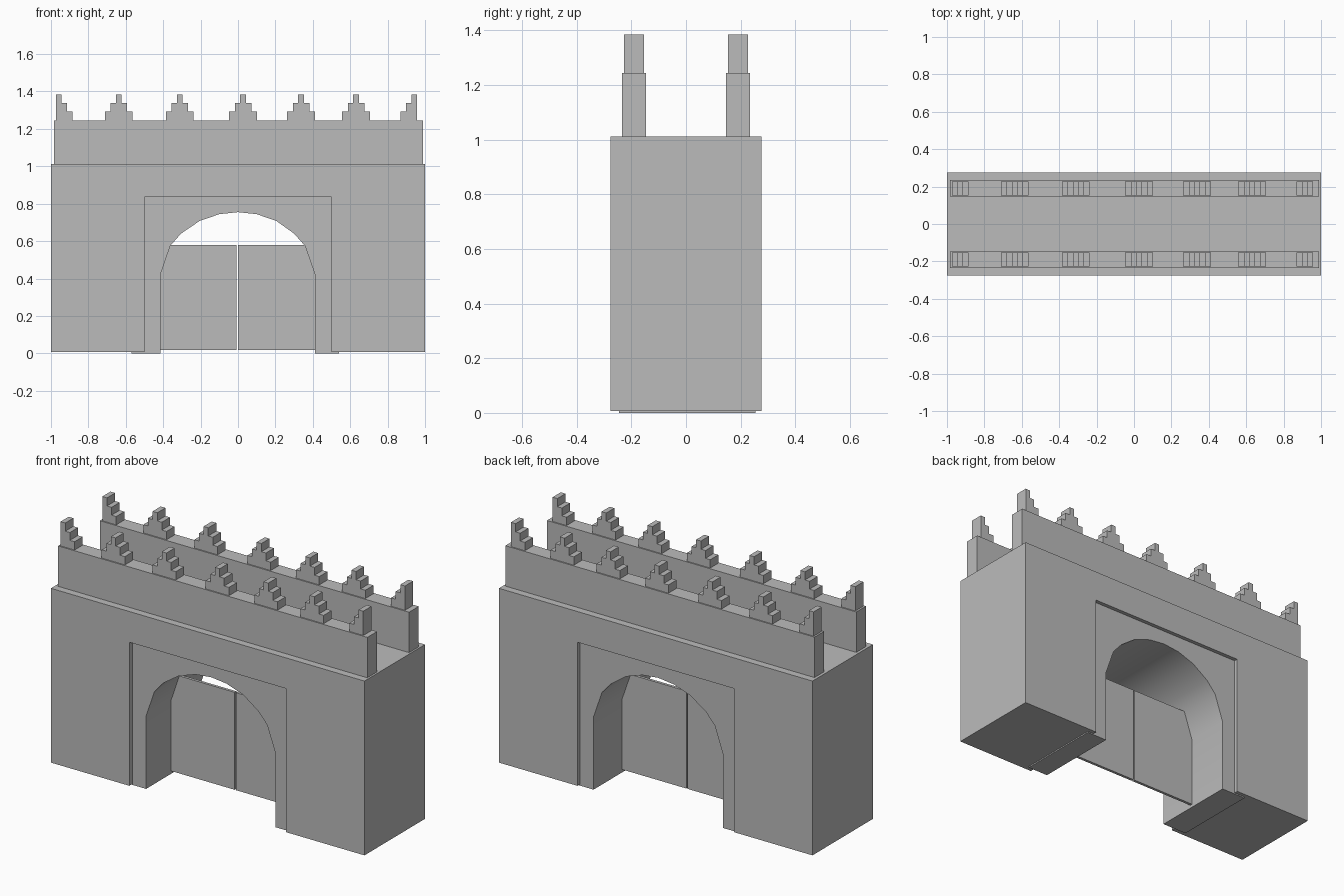
import bpy
import bmesh
from math import radians

cube = bpy.data.objects.get("Cube")
if cube:
    bpy.data.objects.remove(cube, do_unlink=True)

stone = bpy.data.materials.new("grey stone")
stone.use_nodes = True
grey = (0.5, 0.5, 0.5, 1)
stone.diffuse_color = grey
stone.node_tree.nodes["Principled BSDF"].inputs["Base Color"].default_value = grey


def prism(name, profile, y0, y1, smooth=False):
    """Extrude an (x, z) outline from y0 to y1."""
    bm = bmesh.new()
    face = bm.faces.new([bm.verts.new((x, y0, z)) for x, z in profile])
    side = bmesh.ops.extrude_face_region(bm, geom=[face])["geom"]
    for v in side:
        if isinstance(v, bmesh.types.BMVert):
            v.co.y = y1
    bmesh.ops.recalc_face_normals(bm, faces=bm.faces)
    mesh = bpy.data.meshes.new(name)
    bm.to_mesh(mesh)
    bm.free()
    mesh.materials.append(stone)
    obj = bpy.data.objects.new(name, mesh)
    bpy.context.collection.objects.link(obj)
    if smooth:
        bpy.ops.object.select_all(action="DESELECT")
        obj.select_set(True)
        bpy.context.view_layer.objects.active = obj
        bpy.ops.object.shade_smooth_by_angle(angle=radians(30))
    return obj


def rect(x0, x1, z0, z1):
    return [(x0, z0), (x1, z0), (x1, z1), (x0, z1)]


def merlon(cx, left=True, right=True):
    """Stepped outline, optionally cut flush on one side of its top step."""
    steps = [(0.074, 1.245, 1.293), (0.044, 1.293, 1.338), (0.015, 1.338, 1.385)]
    top = steps[-1][0]
    rights = [(cx + (w if right else top), z) for w, a, b in steps for z in (a, b)]
    lefts = [(cx - (w if left else top), z) for w, a, b in steps for z in (a, b)]
    points = rights + lefts[::-1]
    if not right:
        points = [rights[0], rights[-1]] + lefts[::-1]
    if not left:
        points = rights + [lefts[-1], lefts[0]]
    return points


# Outer wall with a rectangular gateway
prism("gate_wall", [(-1, 0.007), (-0.5, 0.007), (-0.5, 0.835), (0.5, 0.835),
                    (0.5, 0.007), (1, 0.007), (1, 1.012), (-1, 1.012)], -0.276, 0.276)

# Recessed block with the faceted arch
arch = [(-0.415, 0), (-0.415, 0.42), (-0.362, 0.575), (-0.305, 0.64), (-0.205, 0.708),
        (-0.1, 0.744), (0, 0.755), (0.1, 0.744), (0.205, 0.708), (0.3, 0.64),
        (0.358, 0.575), (0.412, 0.42), (0.412, 0)]
prism("arch_block", [(-0.57, 0)] + arch + [(0.54, 0), (0.54, 0.87), (-0.57, 0.87)],
      -0.245, 0.254, smooth=True)

# Pair of door leaves with a narrow gap
prism("right_door", rect(-0.43, -0.007, 0.018, 0.58), -0.02, -0.004)
prism("left_door", rect(0.001, 0.43, 0.018, 0.58), -0.02, -0.004)

# Parapets along both edges, each carrying seven merlons
for label, y in (("front", -0.19), ("back", 0.19)):
    prism(label + "_parapet", rect(-0.984, 0.989, 1.012, 1.245), y - 0.044, y + 0.044)
    outlines = [merlon(x) for x in (-0.637, -0.312, 0.027, 0.337, 0.631)]
    outlines += [merlon(-0.958, left=False), merlon(0.943, right=False)]
    for outline in outlines:
        prism(label + "_merlon", outline, y - 0.037, y + 0.037)
